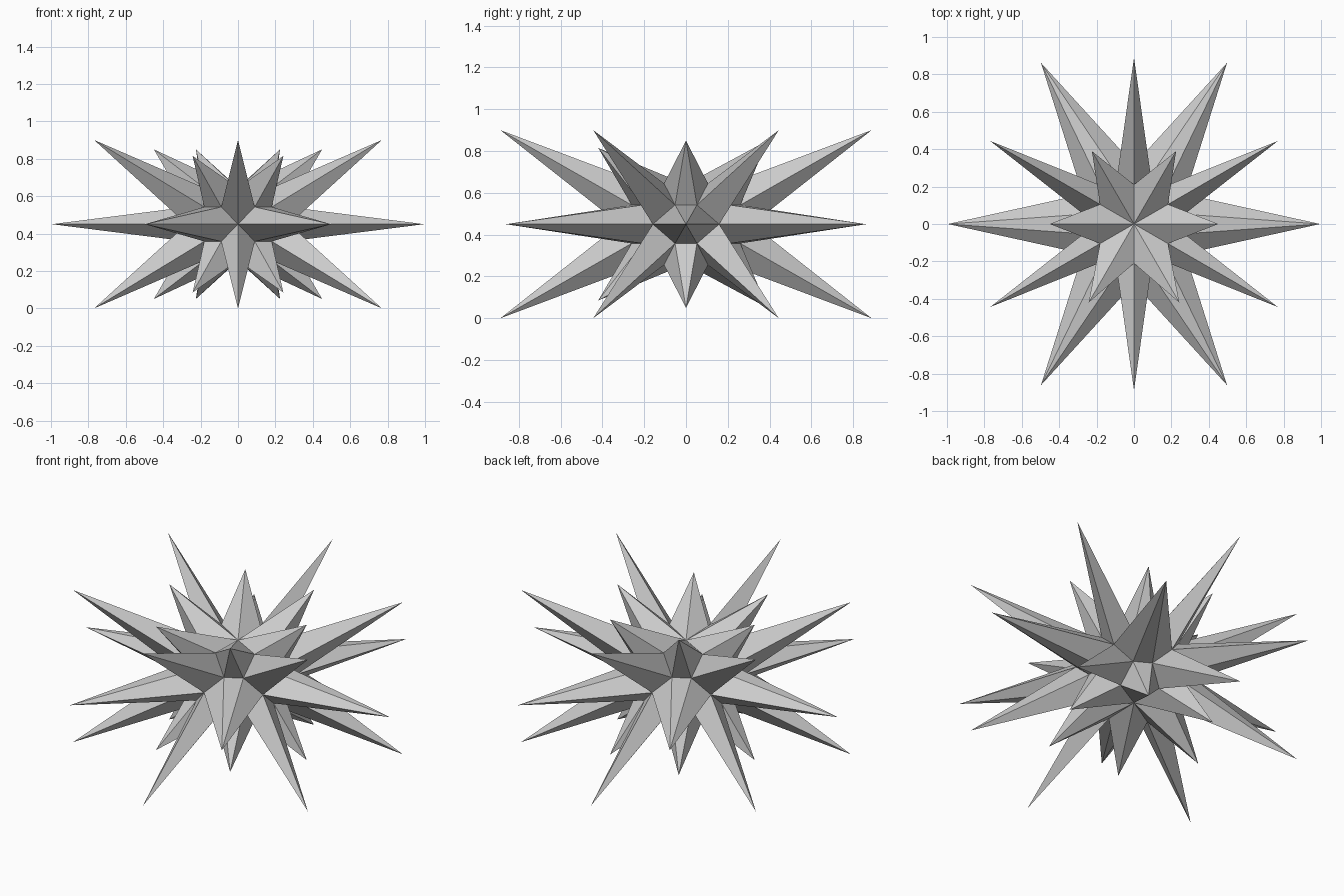
import bpy, bmesh
from math import radians, cos, sin

if "Cube" in bpy.data.objects:
    bpy.data.objects.remove(bpy.data.objects["Cube"])

MID = 0.45  # height of the equator

bm = bmesh.new()


def polar(r, deg, h):
    a = radians(deg)
    return (r * cos(a), r * sin(a), MID + h)


def vert(r, deg, h):
    return bm.verts.new(polar(r, deg, h))


def spike(base, tip):
    """Pyramid skin from a loop of core vertices to a tip point."""
    t = bm.verts.new(tip)
    for a, b in zip(base, base[1:] + base[:1]):
        bm.faces.new((a, b, t))


# Core vertices: poles, ring of 6 and ring of 12 per half, 6 on the equator
core = {}
for s in (1, -1):
    core["pole", s] = vert(0, 0, s * 0.19)
    for k in range(6):
        core["cap", s, k] = vert(0.21, 60 * k + 30, s * 0.195)
        core["left", s, k] = vert(0.275, 60 * k - 11, s * 0.092)
        core["right", s, k] = vert(0.275, 60 * k + 11, s * 0.092)
for k in range(6):
    core["equator", k] = vert(0.317, 60 * k + 30, 0)

for k in range(6):
    prev, nxt = (k - 1) % 6, (k + 1) % 6
    # Long equatorial spikes on six-sided bases
    spike([core["equator", prev], core["left", -1, k], core["right", -1, k],
           core["equator", k], core["right", 1, k], core["left", 1, k]],
          polar(0.995, 60 * k, 0))
    for s in (1, -1):
        # Long slanted spikes on four-sided bases
        spike([core["cap", s, k], core["right", s, k],
               core["equator", k], core["left", s, nxt]],
              polar(0.888, 60 * k + 30, s * 0.45))
        # Short spikes round each pole, the two front ones lean lower
        front = k in (4, 5)
        r, h = (0.485, 0.365) if front else (0.45, 0.40)
        spike([core["pole", s], core["cap", s, prev], core["left", s, k],
               core["right", s, k], core["cap", s, k]],
              polar(r, 60 * k, s * h))

bmesh.ops.recalc_face_normals(bm, faces=bm.faces[:])
mesh = bpy.data.meshes.new("spiked_star")
bm.to_mesh(mesh)
bm.free()
star = bpy.data.objects.new("spiked_star", mesh)
bpy.context.collection.objects.link(star)
